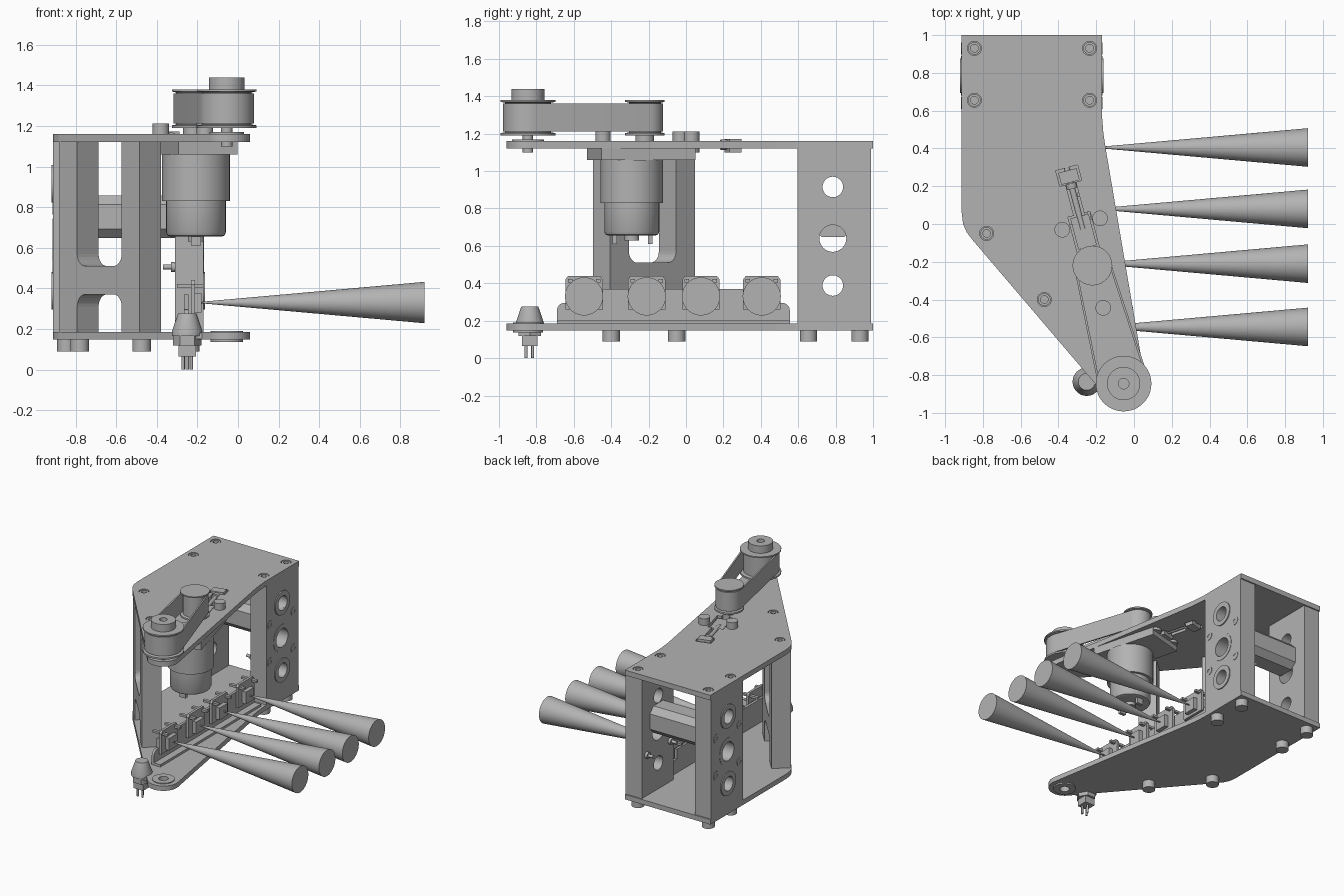
import bpy, bmesh, math
from mathutils import Vector, Matrix

if "Cube" in bpy.data.objects:
    bpy.data.objects.remove(bpy.data.objects["Cube"], do_unlink=True)

GREY = bpy.data.materials.new("plain_grey")
GREY.use_nodes = True
GREY.diffuse_color = (0.45, 0.45, 0.45, 1)
GREY.node_tree.nodes["Principled BSDF"].inputs["Base Color"].default_value = (0.45, 0.45, 0.45, 1)

AXIS = {"z": Matrix(), "x": Matrix.Rotation(math.pi / 2, 4, "Y")}


def finish(name, bm, matrix=Matrix(), smooth=False):
    bmesh.ops.recalc_face_normals(bm, faces=bm.faces)
    me = bpy.data.meshes.new(name)
    bm.to_mesh(me)
    bm.free()
    me.transform(matrix)
    me.materials.append(GREY)
    ob = bpy.data.objects.new(name, me)
    bpy.context.collection.objects.link(ob)
    if smooth:
        bpy.ops.object.select_all(action="DESELECT")
        ob.select_set(True)
        bpy.context.view_layer.objects.active = ob
        bpy.ops.object.shade_smooth_by_angle(angle=math.radians(32))
    return ob


def prism(name, pts, z0, z1, matrix=Matrix(), smooth=False):
    bm = bmesh.new()
    face = bm.faces.new([bm.verts.new((x, y, z0)) for x, y in pts])
    ext = bmesh.ops.extrude_face_region(bm, geom=[face])["geom"]
    verts = [v for v in ext if isinstance(v, bmesh.types.BMVert)]
    bmesh.ops.translate(bm, verts=verts, vec=(0, 0, z1 - z0))
    return finish(name, bm, matrix, smooth)


def box(name, lo, hi, matrix=Matrix()):
    pts = [(lo[0], lo[1]), (hi[0], lo[1]), (hi[0], hi[1]), (lo[0], hi[1])]
    return prism(name, pts, lo[2], hi[2], matrix)


def lathe(name, profile, loc, axis="z", closed=False, segs=48):
    """Revolve (radius, height) points; a closed profile makes a ring."""
    bm = bmesh.new()
    vs = [bm.verts.new((r, 0, h)) for r, h in profile]
    edges = [bm.edges.new(p) for p in zip(vs, vs[1:])]
    if closed:
        edges.append(bm.edges.new((vs[-1], vs[0])))
    bmesh.ops.spin(bm, geom=vs + edges, axis=(0, 0, 1), cent=(0, 0, 0),
                   steps=segs, angle=math.tau)
    bmesh.ops.remove_doubles(bm, verts=bm.verts, dist=1e-5)
    return finish(name, bm, Matrix.Translation(loc) @ AXIS[axis], True)


def cyl(name, loc, r, h, axis="z", r2=None, segs=32):
    r2 = r if r2 is None else r2
    return lathe(name, [(0, 0), (r, 0), (r2, h), (0, h)], loc, axis, segs=segs)


def ring(name, loc, r_in, r_out, h, axis="z"):
    return lathe(name, [(r_in, 0), (r_out, 0), (r_out, h), (r_in, h)], loc, axis, True)


def cut(ob, cutters):
    for c in cutters:
        mod = ob.modifiers.new("cut", "BOOLEAN")
        mod.operation, mod.object, mod.solver = "DIFFERENCE", c, "EXACT"
        bpy.context.view_layer.objects.active = ob
        bpy.ops.object.modifier_apply(modifier=mod.name)
        bpy.data.objects.remove(c, do_unlink=True)


def arc(cx, cy, r, a0, a1, n=12):
    steps = [math.radians(a0 + (a1 - a0) * i / n) for i in range(n + 1)]
    return [(cx + r * math.cos(a), cy + r * math.sin(a)) for a in steps]


BIG, SMALL = Vector((-0.055, -0.845)), Vector((-0.22, -0.22))
SCREWS = [(-0.845, 0.93), (-0.235, 0.93), (-0.845, 0.655), (-0.235, 0.655),
          (-0.78, -0.05), (-0.475, -0.40)]
d = SMALL - BIG
belt_angle = math.atan2(d.y, d.x)
# local frame at the small pulley whose x runs away from the big one
SLIDE = Matrix.Translation((SMALL.x, SMALL.y, 0)) @ Matrix.Rotation(belt_angle, 4, "Z")

# Top and bottom plates
outline = [(-0.912, 1), (-0.17, 1), (-0.17, 0.58), (-0.162, 0.48), (-0.15, 0.40)]
outline += arc(BIG.x, BIG.y, 0.115, 9.7, -139, 20)
outline += [(-0.85, -0.09), (-0.885, -0.045), (-0.905, 0.0), (-0.912, 0.06)]
bottom = prism("bottom_plate", outline, 0.147, 0.185)
top = prism("top_plate", outline, 1.12, 1.16)
cut(bottom, [cyl("bore", (*BIG, 0.1), 0.035, 0.2)])
slots = [box("slot", (0.05, -0.028, 1), (0.47, 0.028, 1.3), SLIDE),
         box("slot_end", (0.45, -0.06, 1), (0.535, 0.06, 1.3), SLIDE),
         box("slot_wide", (0.08, -0.06, 1), (0.28, 0.06, 1.3), SLIDE)]
cut(top, slots + [cyl("bore", (x, y, 1.135), 0.037, 0.1) for x, y in SCREWS])
for x, y in SCREWS:
    ring("plate_screw", (x, y, 1.13), 0.02, 0.033, 0.027)
    cyl("foot", (x, y, 0.09), 0.046, 0.06)

# Side panels with bearing openings
BEARINGS = [(0.915, 0.055, 0.092), (0.64, 0.072, 0.105), (0.388, 0.055, 0.092)]
for name, x0, x1, face in (("right_panel", -0.912, -0.772, -0.92), ("left_panel", -0.31, -0.17, -0.17)):
    panel = box(name, (x0, 0.595, 0.185), (x1, 0.99, 1.12))
    cut(panel, [cyl("bore", (x0 - 0.1, 0.785, z), r, 0.4, "x") for z, r, _ in BEARINGS])
    for i, (z, r, out) in enumerate(BEARINGS):
        thick = 0.003 if i == 1 else 0.008
        ring("bearing_flange", (-0.912 - thick if face < -0.5 else face, 0.785, z), r, out, thick, "x")
    for y in (0.64, 0.93):
        for z in (0.505, 0.795):
            ring("panel_screw", (-0.915 if face < -0.5 else face, y, z), 0.014, 0.032, 0.003, "x")

# Crossbar between the side panels, with chamfered edges
h = 0.105
prism("cross_block", [(s * a, t * b) for s, t, a, b in (
    (-1, -1, h, .06), (-1, 1, h, .06), (-1, 1, .06, h), (1, 1, .06, h),
    (1, 1, h, .06), (1, -1, h, .06), (1, -1, .06, h), (-1, -1, .06, h))],
    -0.772, -0.31, Matrix.Translation((0, 0.785, 0.752)) @ AXIS["x"])
for y in (0.64, 0.93):
    cyl("inner_screw", (-0.37, y, 0.505), 0.012, 0.06, "x")
    cyl("inner_screw_head", (-0.33, y, 0.505), 0.025, 0.02, "x")

# Slanted H-shaped front wall
w, L = 0.167, 0.30
half = [(L, 0.185), (L, 1.12), (w, 1.12)] + arc(w - 0.06, 0.57, 0.06, 0, -90, 6)
lower = arc(w - 0.06, 0.31, 0.06, 90, 0, 6) + [(w, 0.185)]
mirror = lambda pts: [(-x, z) for x, z in reversed(pts)]
wall_dir = math.atan2(-0.754, 0.657)
wall_m = (Matrix.Translation((-0.63, -0.225, 0)) @ Matrix.Rotation(wall_dir, 4, "Z")
          @ Matrix.Rotation(math.pi / 2, 4, "X"))
prism("front_wall", half + mirror(half) + mirror(lower) + lower, -0.07, 0.07, wall_m)

# Gearmotor hanging under its sliding mount
box("motor_mount", (-0.28, -0.15, 1.06), (0.24, 0.15, 1.12), SLIDE)
mc = (-0.207, -0.29)
lathe("motor", [(0, 1.06), (0.167, 1.06), (0.167, 0.83), (0.147, 0.83), (0.147, 0.675),
                (0.14, 0.66), (0.125, 0.655), (0, 0.655)], (*mc, 0))
cyl("motor_end_cap", (*mc, 0.63), 0.04, 0.03)
for dy in (-0.09, 0.1):
    box("motor_terminal", (mc[0] - 0.025, mc[1] + dy - 0.012, 0.61), (mc[0] + 0.025, mc[1] + dy + 0.012, 0.66))
for x, y in ((-0.38, -0.03), (-0.18, 0.03), (-0.163, -0.444)):
    cyl("mount_bolt", (x, y, 1.1), 0.041, 0.112)

# Belt tensioner in the slot
box("tension_block", (0.455, -0.05, 1.1), (0.52, 0.05, 1.172), SLIDE)
box("mount_tongue", (0.1, -0.05, 1.1), (0.27, 0.05, 1.15), SLIDE)
cyl("tension_screw", (0, 0, 0), 0.016, 0.34).data.transform(
    SLIDE @ Matrix.Translation((0.2, 0, 1.14)) @ AXIS["x"])
cyl("tension_screw_head", (0, 0, 0), 0.028, 0.03).data.transform(
    SLIDE @ Matrix.Translation((0.42, 0, 1.14)) @ AXIS["x"])

# Pulleys, shafts and belt
def pulley(name, c, r, body):
    lathe(name, [(0, 1.19), (r, 1.19), (r, 1.203), (body, 1.207), (body, 1.365),
                 (r, 1.37), (r, 1.38), (0, 1.38)], (*c, 0))


pulley("large_pulley", BIG, 0.147, 0.122)
pulley("small_pulley", SMALL, 0.105, 0.085)
ring("large_pulley_hub", (*BIG, 1.38), 0.028, 0.088, 0.058)
cyl("large_pulley_shaft", (*BIG, 1.1), 0.028, 0.3)
cyl("small_pulley_shaft", (*SMALL, 1.05), 0.05, 0.15)
ring("upper_bearing", (*BIG, 1.16), 0.028, 0.085, 0.01)
ring("lower_bearing", (*BIG, 0.136), 0.035, 0.08, 0.055)


def belt_loop(extra):
    r1, r2 = 0.122 + extra, 0.085 + extra
    a = math.degrees(belt_angle)
    t = math.degrees(math.acos((r1 - r2) / d.length))
    return arc(*BIG, r1, a + t, a + 360 - t, 28) + arc(*SMALL, r2, a - t, a + t, 20)


belt = prism("belt", belt_loop(0.012), 1.212, 1.36, smooth=True)
cut(belt, [prism("belt_inside", belt_loop(0.0005), 1.1, 1.5)])

# Sensor rail
rail = [(-0.69, 0.2), (0.555, 0.2)] + arc(0.515, 0.255, 0.04, 0, 90, 5)
rail += [(0.49, 0.295), (0.49, 0.37), (-0.63, 0.37), (-0.63, 0.295)] + arc(-0.65, 0.255, 0.04, 90, 180, 5)
YZ = Matrix(((0, 0, 1, 0), (1, 0, 0, 0), (0, 1, 0, 0), (0, 0, 0, 1)))
prism("sensor_rail", rail, -0.265, -0.245, YZ)
box("rail_foot", (-0.265, -0.69, 0.185), (-0.19, 0.555, 0.203))

# Four sensors, each with its sensing cone
for y in (-0.545, -0.21, 0.08, 0.405):
    board = [(-0.1, 0.26), (0.1, 0.26), (0.1, 0.42), (0.085, 0.44), (-0.085, 0.44), (-0.1, 0.42)]
    prism("sensor_board", board, -0.232, -0.212, YZ @ Matrix.Translation((y, 0, 0)))
    box("sensor_body", (-0.215, y - 0.05, 0.28), (-0.18, y + 0.05, 0.375))
    for s in (-0.075, 0.075):
        box("sensor_stud", (-0.3, y + s - 0.012, 0.405), (-0.17, y + s + 0.012, 0.422))
    cyl("sensing_cone", (-0.2, y, 0.33), 0.002, 1.12, "x", 0.102, 48)

# Plug socket at the front corner
pc = (-0.25, -0.835)
lathe("plug_cone", [(0, 0.165), (0.075, 0.165), (0.075, 0.19), (0.045, 0.277), (0, 0.277)], (*pc, 0))
cyl("plug_nut", (*pc, 0.118), 0.07, 0.05, segs=6)
box("plug_base", (-0.292, -0.877, 0.065), (-0.208, -0.793, 0.118))
box("plug_tab", (-0.25, -0.88, 0.15), (-0.11, -0.79, 0.18))
for dx, dy in ((-0.02, -0.02), (0.02, -0.02), (0, 0.015)):
    cyl("plug_pin", (pc[0] + dx, pc[1] + dy, 0), 0.008, 0.07, segs=12)
